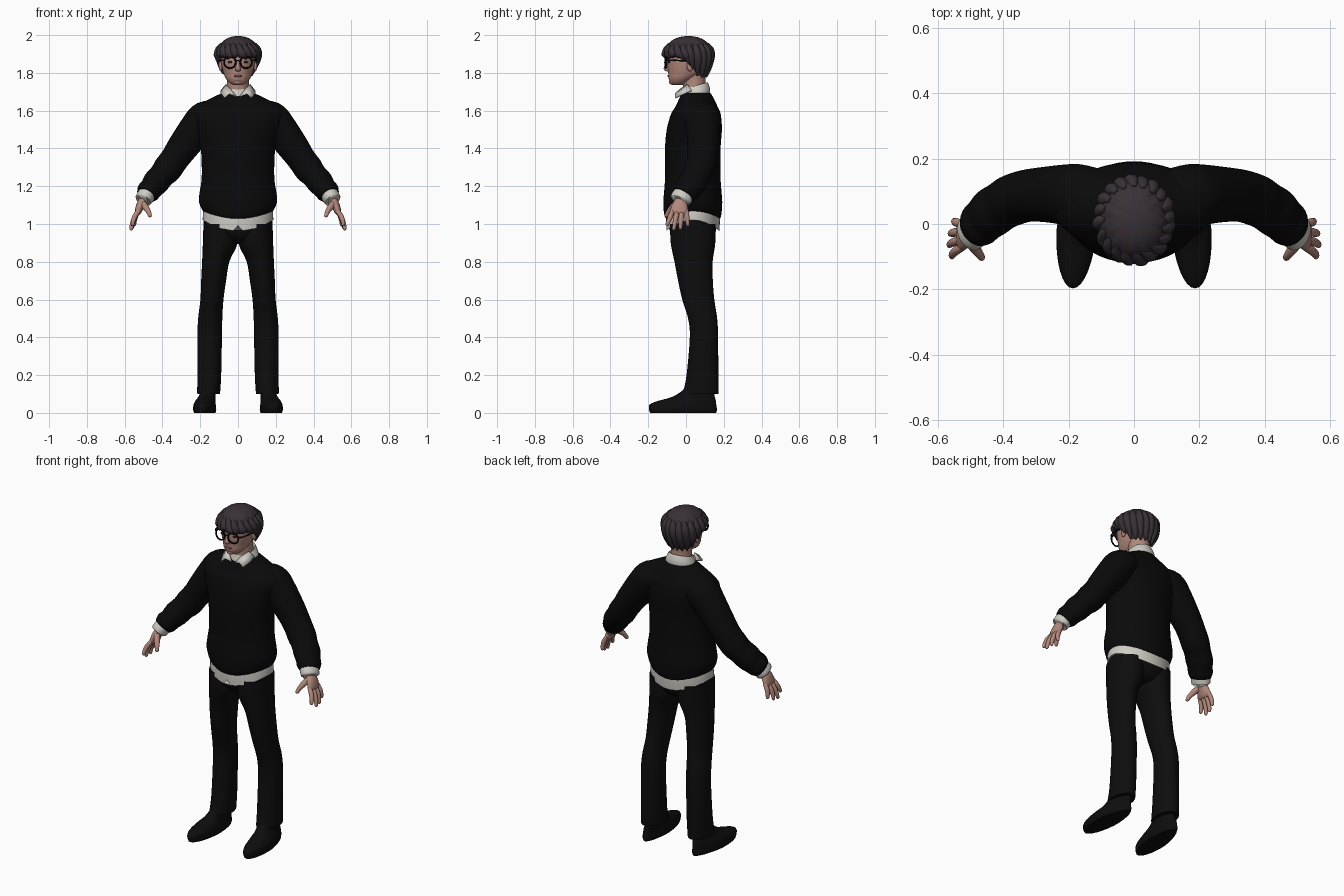
import bpy, bmesh, math
from mathutils import Vector

def material(name, rgb):
    m = bpy.data.materials.new(name)
    m.diffuse_color = (*rgb, 1)
    return m

SKIN = material("skin", (0.45, 0.25, 0.20))
LIP = material("lip", (0.30, 0.12, 0.10))
SHIRT = material("shirt_white", (0.62, 0.60, 0.55))
SWEATER = material("sweater_black", (0.003, 0.003, 0.003))
TROUSER = material("trouser_black", (0.004, 0.004, 0.004))
SHOE = material("shoe_black", (0.004, 0.004, 0.0045))
HAIR = material("hair_dark", (0.040, 0.030, 0.038))
FRAME = material("frame_black", (0.004, 0.004, 0.004))
EYE = material("eye_dark", (0.02, 0.013, 0.01))

def finish(name, bm, mat, angle=50):
    bmesh.ops.recalc_face_normals(bm, faces=bm.faces)
    me = bpy.data.meshes.new(name)
    bm.to_mesh(me)
    bm.free()
    me.materials.append(mat)
    ob = bpy.data.objects.new(name, me)
    bpy.context.collection.objects.link(ob)
    bpy.ops.object.select_all(action='DESELECT')
    ob.select_set(True)
    bpy.context.view_layer.objects.active = ob
    bpy.ops.object.shade_smooth_by_angle(angle=math.radians(angle))
    return ob

def spline(rows, sub):
    """Catmull-Rom interpolation of parameter rows."""
    out = []
    for i in range(len(rows) - 1):
        p0, p1, p2, p3 = (rows[max(0, min(len(rows) - 1, i + k))] for k in (-1, 0, 1, 2))
        for j in range(sub):
            t = j / sub
            out.append([0.5 * (2*b + (c-a)*t + (2*a-5*b+4*c-d)*t*t + (3*b-a-3*c+d)*t**3)
                        for a, b, c, d in zip(p0, p1, p2, p3)])
    return out + [list(rows[-1])]

def skin_rings(rings):
    bm = bmesh.new()
    vs = [[bm.verts.new(p) for p in r] for r in rings]
    n = len(vs[0])
    for a, b in zip(vs, vs[1:]):
        for k in range(n):
            bm.faces.new((a[k], a[(k+1) % n], b[(k+1) % n], b[k]))
    bm.faces.new(vs[0])
    bm.faces.new(vs[-1])
    return bm

def loft(name, rows, mat, flat=False, n=32, sub=4, shape=None, s=1):
    """Rows are (x, y, z, radius_a, radius_b); flat keeps rings horizontal."""
    rows = spline(rows, sub)
    cs = [Vector(r[:3]) for r in rows]
    rings = []
    for i, r in enumerate(rows):
        u, v = Vector((1, 0, 0)), Vector((0, 1, 0))
        if not flat:
            t = (cs[min(i+1, len(cs)-1)] - cs[max(i-1, 0)]).normalized()
            u = Vector((0, 1, 0)).cross(t).normalized()
            v = t.cross(u)
        ring = []
        for k in range(n):
            a = 2 * math.pi * k / n
            p = cs[i] + u * (r[3] * math.cos(a)) + v * (r[4] * math.sin(a))
            if shape:
                p = shape(p, a)
            ring.append((p.x * s, p.y, p.z))
        rings.append(ring)
    return finish(name, skin_rings(rings), mat)

def ball(name, c, r, mat):
    bm = bmesh.new()
    bmesh.ops.create_uvsphere(bm, u_segments=16, v_segments=10, radius=1)
    for v in bm.verts:
        v.co = Vector(c) + Vector([v.co[i] * r[i] for i in range(3)])
    return finish(name, bm, mat)

# Sweater body with a dipping ribbed hem
def sweater_hem(p, a):
    k = max(0, min(1, (1.13 - p.z) / 0.07))
    p.z -= 0.04 * k * math.sin(a) ** 2
    return p

loft("sweater_body", [
    (0, .04, 1.06, .172, .135), (0, .036, 1.075, .190, .150), (0, .036, 1.12, .207, .156),
    (0, .036, 1.17, .203, .152), (0, .036, 1.25, .192, .147), (0, .036, 1.40, .197, .147),
    (0, .044, 1.50, .222, .146), (0, .052, 1.58, .246, .132), (0, .056, 1.62, .228, .112),
    (0, .056, 1.655, .165, .096), (0, .054, 1.69, .092, .078), (0, .052, 1.70, .07, .068)],
    SWEATER, flat=True, n=48, shape=sweater_hem)

# Shirt tail, split at the front centre
def shirt_hem(p, a):
    k = max(0, min(1, (1.09 - p.z) / 0.06))
    notch = 0.5 if abs(a - 1.5 * math.pi) < 0.05 else 1
    p.z -= 0.058 * k * notch * math.sin(a) ** 2
    return p

loft("shirt_tail", [(0, .04, 1.12, .17, .13), (0, .038, 1.07, .184, .142),
                    (0, .036, 1.022, .187, .140)],
     SHIRT, flat=True, n=48, shape=shirt_hem)

# Trouser hips
loft("trouser_hips", [(0, .04, 1.08, .17, .125), (0, .036, 1.0, .183, .125),
                      (0, .037, .95, .17, .118), (0, .04, .91, .10, .09), (0, .04, .895, .03, .05)],
     TROUSER, flat=True)

# Neck and head
loft("neck", [(0, .05, 1.64, .06, .06), (0, .048, 1.70, .06, .062), (0, .042, 1.75, .057, .06),
              (0, .04, 1.82, .06, .065)], SKIN, flat=True)
loft("head", [(0, -.045, 1.735, .018, .022), (0, -.037, 1.745, .042, .045),
              (0, -.02, 1.77, .064, .072), (0, 0, 1.80, .077, .094), (0, .005, 1.84, .087, .104),
              (0, .01, 1.88, .091, .110), (0, .015, 1.93, .088, .105), (0, .015, 1.97, .05, .06)],
     SKIN, flat=True)
loft("nose", [(0, -.092, 1.872, .006, .008), (0, -.100, 1.845, .009, .011),
              (0, -.103, 1.825, .013, .015), (0, -.100, 1.813, .014, .013),
              (0, -.094, 1.807, .006, .005)], SKIN, flat=True, n=16)
ball("lips", (0, -.091, 1.784), (.023, .008, .006), LIP)
ball("chin", (0, -.070, 1.752), (.024, .020, .016), SKIN)

# Hair cap: round crown, hairline lower at the back
def hairline(a):
    s = math.sin(a)
    if s < -.35:
        return 1.888 + .008 * math.sin(7 * a)
    if s < .1:
        return 1.888 - .043 * (s + .35) / .45
    return 1.845 - .06 * min(1, (s - .1) / .45)

def hair_point(a, t, grow=1.0):
    """t runs 0-0.6 over the crown, then 0.6-1 down to the hairline."""
    if t < .6:
        th = t / .6 * math.pi / 2
        r, z = math.sin(th) ** .9, 1.905 + .09 * math.cos(th)
    else:
        z = 1.905 + (hairline(a) - 1.905) * (t - .6) / .4
        r = 1 - 11 * max(0, 1.905 - z) ** 2 - .5 * max(0, 1.905 - z)
    r *= grow * (1 + .018 * math.sin(11 * a + 5 * t) + .012 * math.sin(17 * a - 9 * t))
    return Vector((.108 * r * math.cos(a), .013 + .122 * r * math.sin(a), z))

N = 72
angles = [2 * math.pi * k / N for k in range(N)]
rings = [[hair_point(a, .03 + .97 * i / 20) for a in angles] for i in range(21)]
rings.append([hair_point(a, 1, .84) + Vector((0, 0, .006)) for a in angles])
finish("hair_cap", skin_rings(rings), HAIR, 70)

# Hair locks sweeping down and sideways around the cap
for k in range(20):
    a0 = 2 * math.pi * k / 20
    front = math.sin(a0) < -.3
    rows = []
    for j in range(6):
        f = j / 5
        p = hair_point(a0 + (.42 if front else .2) * f, .38 + .62 * f, .955 + .03 * f)
        w = (.008, .019, .024, .023, .017, .004)[j]
        rows.append((p.x, p.y, p.z - (.008 if j == 5 else 0), w, w))
    loft("hair_lock", rows, HAIR, n=10, sub=2)

# Glasses bridge
bpy_bridge = [(-.012, -.108, 1.862, .003, .003), (0, -.112, 1.866, .003, .003),
              (.012, -.108, 1.862, .003, .003)]
loft("glasses_bridge", bpy_bridge, FRAME, n=8)

# Collar band around the neck
def collar_tilt(p, a):
    p.z += .28 * (p.y - .05)
    return p

loft("collar_band", [(0, .048, 1.67, .088, .080), (0, .048, 1.695, .084, .079),
                     (0, .048, 1.725, .070, .070), (0, .046, 1.732, .065, .066),
                     (0, .046, 1.715, .060, .062)], SHIRT, flat=True, n=40, shape=collar_tilt)

for s, side in ((-1, "right"), (1, "left")):
    # Collar leaf
    bm = bmesh.new()
    leaf = [(.062, .01, 1.738), (.040, -.026, 1.715), (.010, -.042, 1.675),
            (.048, -.056, 1.690), (.072, -.056, 1.668), (.090, -.01, 1.690), (.088, .03, 1.706)]
    bm.faces.new([bm.verts.new((x * s, y, z)) for x, y, z in leaf])
    bmesh.ops.triangulate(bm, faces=bm.faces)
    mod = finish("collar_leaf_" + side, bm, SHIRT).modifiers.new("thickness", 'SOLIDIFY')
    mod.thickness, mod.offset = .008, 0

    # Sleeve with soft folds, then cuff
    loft("sleeve_" + side, [
        (.10, .075, 1.58, .07, .09), (.17, .085, 1.56, .092, .098), (.215, .09, 1.51, .092, .092),
        (.29, .09, 1.41, .083, .083), (.335, .085, 1.345, .076, .080), (.375, .072, 1.29, .077, .079),
        (.405, .055, 1.255, .069, .076), (.435, .035, 1.22, .070, .077), (.458, .014, 1.19, .062, .072),
        (.475, -.003, 1.17, .062, .070), (.487, -.016, 1.152, .052, .060)], SWEATER, s=s)
    loft("cuff_" + side, [(.470, .0, 1.175, .045, .054), (.488, -.018, 1.148, .047, .057),
                          (.502, -.030, 1.127, .045, .056), (.503, -.031, 1.125, .036, .046)],
         SHIRT, s=s, sub=2)

    # Hand
    loft("palm_" + side, [(.485, -.015, 1.16, .024, .030), (.503, -.027, 1.125, .024, .032),
                          (.518, -.033, 1.095, .022, .043), (.530, -.036, 1.062, .017, .048),
                          (.534, -.037, 1.050, .009, .042)], SKIN, s=s, n=20)
    tips = ((.558, -.102, .990), (.566, -.066, .966), (.562, -.030, .970), (.548, .010, .988))
    for i, tip in enumerate(tips):
        base = Vector((.526, -.071 + .024 * i, 1.07))
        tip = Vector(tip)
        rows = [(*(base.lerp(tip, f) + Vector((.009 * math.sin(f * math.pi), 0, 0))), r, r)
                for f, r in ((0, .012), (.35, .0135), (.7, .0115), (.93, .009), (1, .003))]
        loft("finger_" + side, rows, SKIN, s=s, n=12, sub=3)
    loft("thumb_" + side, [(.508, -.045, 1.115, .016, .016), (.490, -.070, 1.090, .017, .017),
                           (.474, -.092, 1.065, .013, .013), (.466, -.104, 1.043, .010, .010),
                           (.464, -.107, 1.036, .003, .003)], SKIN, s=s, n=12)

    # Trouser leg and shoe
    loft("trouser_leg_" + side, [
        (.095, .036, 1.0, .088, .120), (.094, .037, .90, .092, .118), (.118, .040, .80, .072, .101),
        (.129, .050, .70, .066, .092), (.138, .065, .60, .061, .085), (.147, .088, .50, .064, .077),
        (.150, .095, .40, .065, .075), (.152, .087, .20, .063, .084), (.155, .079, .115, .061, .093),
        (.155, .079, .10, .060, .092)], TROUSER, flat=True, s=s)

    def shoe_shape(p, a):
        # Narrower heel and a toe that turns slightly outward
        p.x = .165 + (p.x - .165) * (1 - max(0, p.y) * 1.2) - .06 * p.y
        return p
    loft("shoe_" + side, [
        (.175, -.015, 0, .056, .174), (.175, -.016, .018, .061, .180), (.175, -.016, .045, .058, .176),
        (.172, .008, .065, .053, .150), (.166, .040, .085, .047, .112), (.160, .065, .12, .043, .082),
        (.158, .07, .15, .04, .07)], SHOE, flat=True, s=s, sub=3, shape=shoe_shape)

    # Ear, eye, brow
    ball("ear_" + side, (.092 * s, .022, 1.838), (.010, .018, .030), SKIN)
    ball("eye_" + side, (.040 * s, -.089, 1.857), (.013, .006, .006), EYE)
    ball("brow_" + side, (.042 * s, -.094, 1.884), (.024, .007, .004), HAIR)

    # Glasses rim and temple
    bpy.ops.mesh.primitive_torus_add(location=(.043 * s, -.107, 1.856),
                                     rotation=(math.pi / 2, 0, -.12 * -s),
                                     major_radius=.031, minor_radius=.0045,
                                     major_segments=28, minor_segments=8)
    rim = bpy.context.object
    rim.name = "glasses_rim_" + side
    rim.data.materials.append(FRAME)
    bpy.ops.object.shade_smooth_by_angle()
    loft("glasses_temple_" + side, [(.072, -.103, 1.867, .005, .004), (.090, -.085, 1.867, .005, .003),
                                    (.097, -.03, 1.865, .004, .003), (.099, .03, 1.862, .004, .003)],
         FRAME, s=s, n=8)
